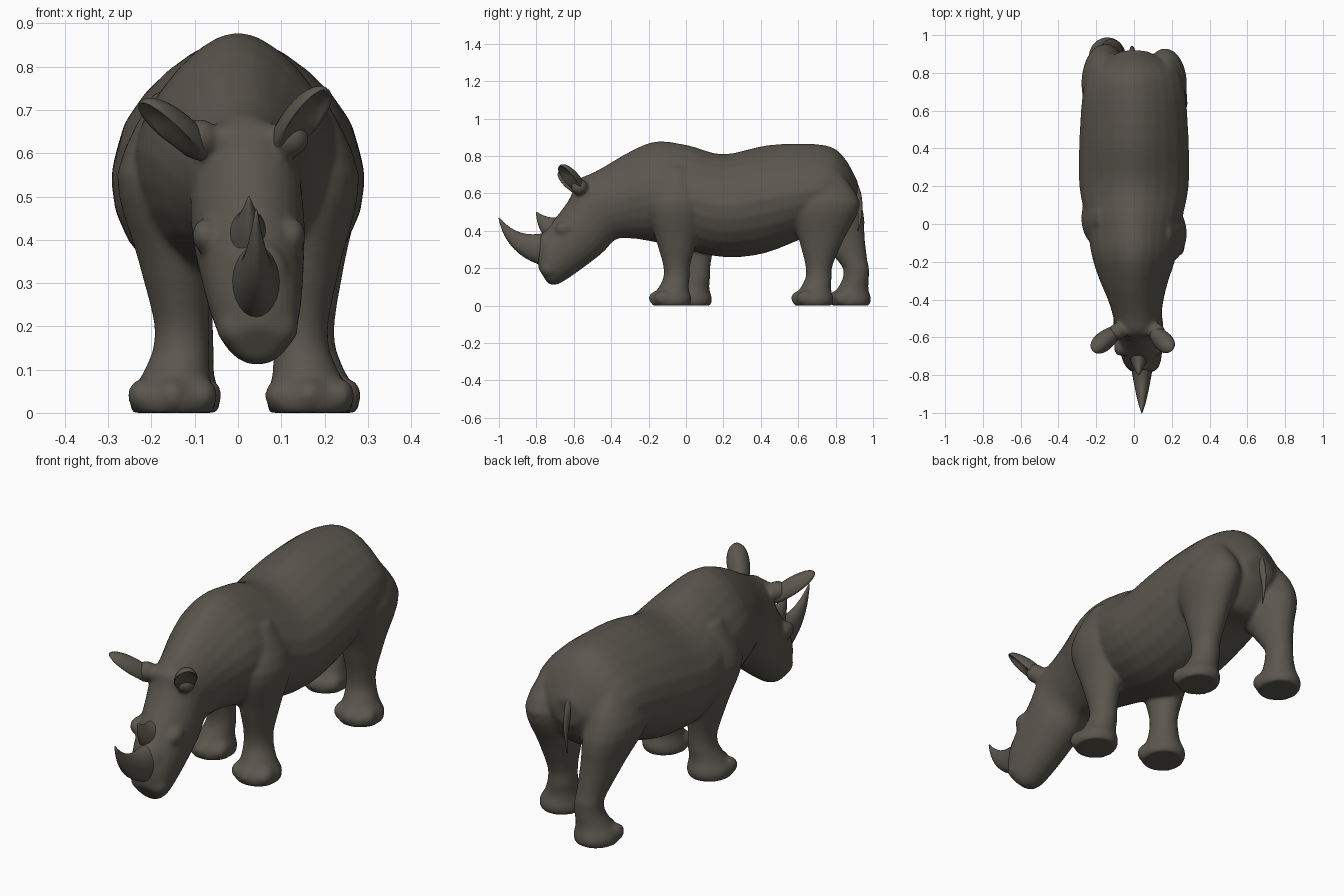
import bpy, bmesh, math
from mathutils import Vector, Matrix

default_cube = bpy.data.objects.get("Cube")
if default_cube:
    bpy.data.objects.remove(default_cube, do_unlink=True)

colour = (0.105, 0.095, 0.076, 1)
hide = bpy.data.materials.new("grey_brown_hide")
hide.use_nodes = True
hide.diffuse_color = colour
hide.node_tree.nodes["Principled BSDF"].inputs["Base Color"].default_value = colour


def clamp(value):
    return min(1, max(0, value))


def flow(keys, steps=4):
    """Pass a smooth curve through a few key rows, giving a denser list of rows."""
    keys = [Vector(key) for key in keys]
    padded = [keys[0], *keys, keys[-1]]
    rows = []
    for before, start, end, after in zip(padded, padded[1:], padded[2:], padded[3:]):
        for step in range(steps):
            t = step / steps
            leave, arrive = (end - before) / 2, (after - start) / 2
            ease = t * t * (3 - 2 * t)
            rows.append(start.lerp(end, ease)
                        + leave * t * (1 - t) ** 2
                        - arrive * t * t * (1 - t))
    return rows + [keys[-1]]


def loft(bm, rings, segments=24):
    """Skin a row of ovals: centre, upright half-axis, half-width, narrowing of the top."""
    loops = []
    for centre, half_axis, half_width, pinch in rings:
        loop = []
        for i in range(segments):
            angle = math.tau * i / segments
            rise = math.sin(angle)
            width = half_width * (1 - pinch * max(0, rise) ** 1.5)
            across = Vector((width * math.cos(angle), 0, 0))
            loop.append(bm.verts.new(centre + half_axis * rise + across))
        loops.append(loop)
    for here, there in zip(loops, loops[1:]):
        for i in range(segments):
            bm.faces.new((here[i - 1], here[i], there[i], there[i - 1]))
    bm.faces.new(loops[0])
    bm.faces.new(loops[-1])
    bmesh.ops.recalc_face_normals(bm, faces=bm.faces)


def blob(bm, centre, size):
    place = Matrix.LocRotScale(Vector(centre), None, Vector(size))
    bmesh.ops.create_uvsphere(bm, u_segments=24, v_segments=16, radius=1, matrix=place)


def finish(name, bm):
    mesh = bpy.data.meshes.new(name)
    bm.to_mesh(mesh)
    bm.free()
    mesh.materials.append(hide)
    mesh.shade_smooth()
    part = bpy.data.objects.new(name, mesh)
    bpy.context.collection.objects.link(part)
    return part


def add_trunk(bm):
    """Muzzle to rump: back line (y, z), belly line (y, z) and half-width."""
    keys = [
        (-.79, .2, -.74, .12, .05),
        (-.78, .35, -.67, .12, .1),
        (-.63, .56, -.46, .27, .13),
        (-.58, .67, -.38, .35, .13),
        (-.48, .72, -.3, .36, .15),
        (-.2, .87, -.17, .34, .22),
        (0, .86, 0, .3, .25),
        (.2, .81, .2, .26, .29),
        (.45, .86, .42, .28, .29),
        (.73, .86, .68, .38, .27),
        (.84, .8, .82, .4, .22),
        (.92, .66, .91, .53, .07),
    ]
    rings = []
    for back_y, back_z, belly_y, belly_z, width in flow(keys):
        back, belly = Vector((0, back_y, back_z)), Vector((0, belly_y, belly_z))
        centre = (back + belly) / 2
        # The trunk is ridged along the back, the head is not
        ridge = .3 * clamp((centre.y + .5) * 4)
        # The head turns slightly to its left
        centre.x = max(0, -.3 - centre.y) / 10
        rings.append((centre, (back - belly) / 2, width, ridge))
    loft(bm, rings)


def add_leg(bm, side, hip_y, ankle_x, swing, bulk):
    """Shoulder or hip down to the sole: height, half-depth and half-width."""
    keys = [
        (.74, .05, .03),
        (.55, .16, .115),
        (.35, .11, .085),
        (.2, .07, .063),
        (.1, .08, .075),
        (.04, .11, .1),
        (0, .1, .095),
    ]
    rings = []
    for height, depth, width in flow(keys):
        # The lower leg swings to the foot, which points forward and outward
        drop = clamp((.55 - height) / .35)
        reach = clamp((.15 - height) / .1) * .03
        centre = Vector((side * (.165 + (ankle_x - .165) * drop + reach * .7),
                         hip_y + swing * drop - reach, height))
        depth *= bulk + (1 - bulk) * drop
        rings.append((centre, Vector((0, depth, 0)), width, 0))
    loft(bm, rings)

    # Three rounded toes
    sole = rings[-1][0]
    for toe in (-1, 0, 1):
        blob(bm, (sole.x + toe * .068, sole.y - .07 + .03 * abs(toe), .04),
             (.036, .05, .04))


def add_spike(name, x, root, bend, tip, radius):
    """A curved cone from root to tip, each given as (y, z)."""
    root, bend, tip = (Vector((x, *point)) for point in (root, bend, tip))
    rings = []
    steps = 12
    for step in range(steps + 1):
        t = step / steps
        centre = root.lerp(bend, t).lerp(bend.lerp(tip, t), t)
        tangent = (bend - root).lerp(tip - bend, t).normalized()
        size = radius * (1 - t) + .003
        rings.append((centre, tangent.cross(Vector((1, 0, 0))) * size, size * .65, 0))
    bm = bmesh.new()
    loft(bm, rings)
    finish(name, bm)


def add_ear(name, root, tip):
    """An egg shape hollowed on its front, turned to point from root to tip."""
    root, tip = Vector(root), Vector(tip)
    reach = tip - root
    bm = bmesh.new()
    blob(bm, (0, 0, 0), (1, 1, 1))
    for vert in bm.verts:
        x, y, z = vert.co
        if y < 0:
            y *= 1 - 1.3 * clamp(z + .6) * clamp(-y * 2)
        vert.co = (x * (.05 + z / 90), y * .04 - x * x / 70, z * reach.length / 2)
    turn = reach.to_track_quat('Z', 'Y')
    bm.transform(Matrix.LocRotScale((root + tip) / 2, turn, None))
    finish(name, bm)


# Trunk, legs and face bumps fused into one smooth skin
skin = bmesh.new()
add_trunk(skin)
add_leg(skin, side=1, hip_y=-.05, ankle_x=.145, swing=0, bulk=1)
add_leg(skin, side=-1, hip_y=.03, ankle_x=.13, swing=.03, bulk=1)
add_leg(skin, side=1, hip_y=.74, ankle_x=.16, swing=-.03, bulk=1.2)
add_leg(skin, side=-1, hip_y=.74, ankle_x=.12, swing=.17, bulk=1.2)
for side in (-1, 1):
    # Brow, lip and ear root
    blob(skin, (.025 + side * .1, -.65, .41), (.032, .05, .04))
    blob(skin, (.045 + side * .05, -.73, .2), (.045, .05, .05))
    blob(skin, (.015 + side * .105, -.57, .635), (.045, .045, .045))
# Ridge between the ears and swelling under the front horn
blob(skin, (.015, -.55, .63), (.12, .05, .045))
blob(skin, (.045, -.745, .31), (.075, .05, .09))
body = finish("body", skin)
fuse = body.modifiers.new("Fuse", 'REMESH')
fuse.mode = 'VOXEL'
fuse.voxel_size = .009
fuse.use_smooth_shade = True
relax = body.modifiers.new("Relax", 'SMOOTH')
relax.iterations = 12

# Horns and tail
add_spike("front_horn", .042, (-.72, .3), (-.92, .3), (-1, .47), .095)
add_spike("rear_horn", .025, (-.69, .4), (-.76, .43), (-.8, .5), .08)
add_spike("tail", -.01, (.84, .7), (.96, .6), (.92, .4), .035)

# Ears
add_ear("left_ear", (.08, -.54, .6), (.2, -.67, .75))
add_ear("right_ear", (-.06, -.54, .59), (-.22, -.67, .72))
